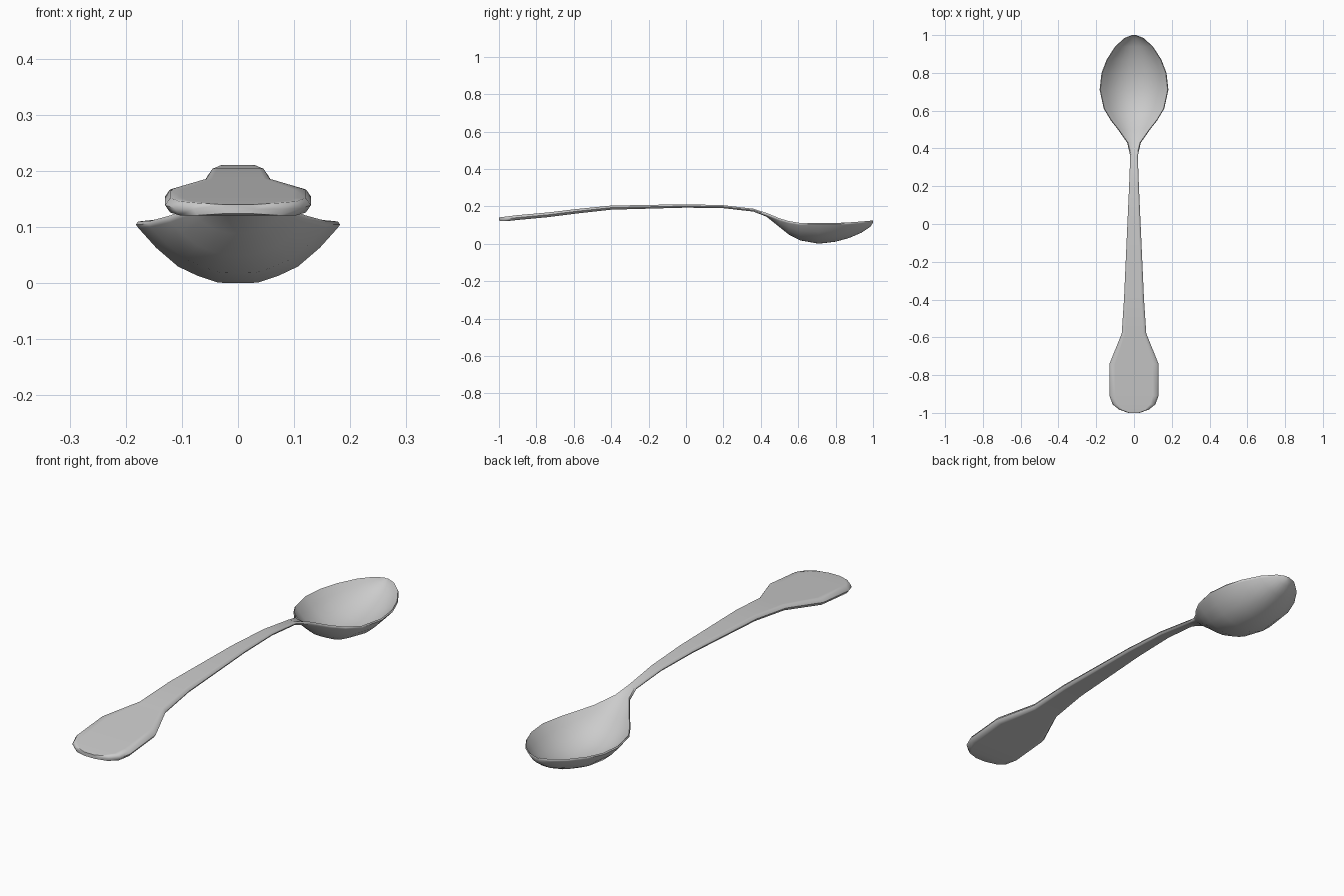
import bpy, bmesh

if "Cube" in bpy.data.objects:
    bpy.data.objects.remove(bpy.data.objects["Cube"])

# Stations along the spoon: y, half width, rim height, bowl depth, metal thickness
stations = [
    (-1.00, .030, .140, 0, .016), (-.982, .080, .143, 0, .022),
    (-.955, .113, .146, 0, .025), (-.91, .130, .152, 0, .026),
    (-.74, .130, .167, 0, .025), (-.58, .065, .186, 0, .024),
    (-.40, .053, .204, 0, .022), (0, .035, .211, 0, .018),
    (.20, .026, .206, 0, .016), (.36, .020, .187, 0, .015),
    (.43, .036, .165, .006, .014), (.50, .085, .136, .034, .013),
    (.55, .124, .121, .060, .012), (.61, .160, .111, .082, .011),
    (.71, .182, .110, .099, .011), (.80, .172, .111, .089, .011),
    (.87, .145, .114, .073, .011), (.94, .100, .119, .048, .011),
    (.985, .050, .123, .022, .011), (1.00, .010, .124, .002, .010),
]

# Half section of the dished surface: fraction of width, fraction of depth
dish = [(1, 0), (.82, .36), (.6, .7), (.4, .87), (.2, .99), (0, 1)]
dish = dish + [(-u, d) for u, d in dish[-2::-1]]


def section(y, w, z, depth, t):
    """Closed cross-section with a rounded edge at each side."""
    inner = w - min(.35 * t, .3 * w)
    top = [(u * inner, y, z - depth * d) for u, d in dish]
    low = [(x, y, h - t) for x, y, h in reversed(top)]
    left, right = (-w, y, z - t * .5), (w, y, z - t * .5)
    return top + [left] + low + [right]


# Loft the whole spoon as one skin
bm = bmesh.new()
rings = [[bm.verts.new(p) for p in section(*s)] for s in stations]
n = len(rings[0])
for a, b in zip(rings, rings[1:]):
    for i in range(n):
        j = (i + 1) % n
        bm.faces.new((a[i], a[j], b[j], b[i]))
bm.faces.new(rings[0])
bm.faces.new(rings[-1])
bmesh.ops.recalc_face_normals(bm, faces=bm.faces)
mesh = bpy.data.meshes.new("spoon")
bm.to_mesh(mesh)
bm.free()

spoon = bpy.data.objects.new("spoon", mesh)
bpy.context.collection.objects.link(spoon)
bpy.context.view_layer.objects.active = spoon
spoon.select_set(True)
bpy.ops.object.shade_smooth_by_angle(angle=1.1)
